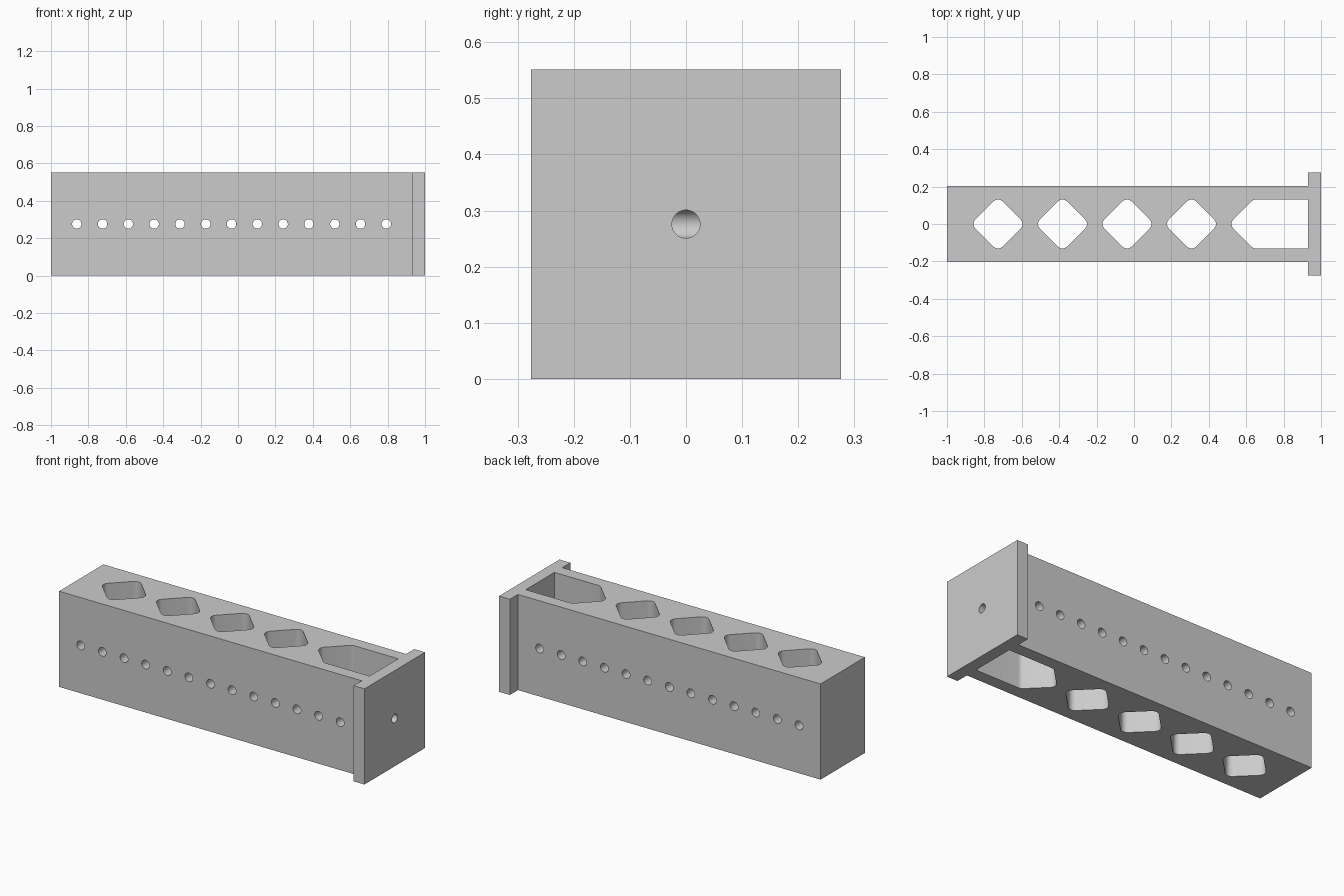
import bpy, bmesh, math
from mathutils import Matrix, Vector

cube = bpy.data.objects.get("Cube")
if cube:
    bpy.data.objects.remove(cube, do_unlink=True)

UNIT = 2 / 29          # module that spaces all the features
HEIGHT = 8 * UNIT
PLATE_X = 1 - UNIT     # inner face of the end plate
BEAM_Y = 0.202
HOLE_R = 0.025

grey = bpy.data.materials.new("plain grey")
grey.use_nodes = True
grey.diffuse_color = (0.6, 0.6, 0.6, 1)
grey.node_tree.nodes["Principled BSDF"].inputs["Base Color"].default_value = grey.diffuse_color


def make_object(name, bm):
    bmesh.ops.recalc_face_normals(bm, faces=bm.faces)
    mesh = bpy.data.meshes.new(name)
    bm.to_mesh(mesh)
    bm.free()
    mesh.materials.append(grey)
    obj = bpy.data.objects.new(name, mesh)
    bpy.context.collection.objects.link(obj)
    return obj


def extrude_outline(bm, points, z0, z1):
    face = bm.faces.new([bm.verts.new((x, y, z0)) for x, y in points])
    top = bmesh.ops.extrude_face_region(bm, geom=[face])["geom"]
    verts = [v for v in top if isinstance(v, bmesh.types.BMVert)]
    bmesh.ops.translate(bm, verts=verts, vec=(0, 0, z1 - z0))


def add_cylinder(bm, centre, axis, length):
    turn = Vector((0, 0, 1)).rotation_difference(Vector(axis)).to_matrix().to_4x4()
    bmesh.ops.create_cone(bm, cap_ends=True, segments=32, radius1=HOLE_R, radius2=HOLE_R,
                          depth=length, matrix=Matrix.Translation(centre) @ turn)


def rounded_corner(cx, direction, reach=0.145, radius=0.035, steps=8):
    """Arc that rounds one corner of a square standing on its point."""
    d = reach - radius * math.sqrt(2)
    ox, oy = cx + d * math.cos(direction), d * math.sin(direction)
    angles = [direction + math.pi / 2 * (i / steps - 0.5) for i in range(steps + 1)]
    return [(ox + radius * math.cos(a), oy + radius * math.sin(a)) for a in angles]


# Beam with its end plate, as one T-shaped outline
half = [(-1, BEAM_Y), (PLATE_X, BEAM_Y), (PLATE_X, HEIGHT / 2), (1, HEIGHT / 2)]
bm = bmesh.new()
extrude_outline(bm, half + [(x, -y) for x, y in reversed(half)], 0, HEIGHT)
beam = make_object("beam_with_end_plate", bm)

# Four diamond windows and the long pocket beside the plate
bm = bmesh.new()
for i in range(5):
    cx = -0.727 + i * 5 * UNIT
    corners = [rounded_corner(cx, k * math.pi / 2) for k in range(4)]
    if i < 4:
        outline = sum(corners, [])
    else:
        upper = [p for p in corners[1] if p[0] <= cx + 1e-5]
        lower = [p for p in corners[3] if p[0] <= cx + 1e-5]
        y = upper[0][1]
        outline = [(PLATE_X, y)] + upper + corners[2] + lower + [(PLATE_X, -y)]
    extrude_outline(bm, outline, -0.1, HEIGHT + 0.1)
windows = make_object("window_cutter", bm)

# Row of cross holes through both sides
bm = bmesh.new()
for i in range(13):
    add_cylinder(bm, (-1 + 2 * UNIT * (i + 1), 0, HEIGHT / 2), (0, 1, 0), 1)
side_holes = make_object("side_hole_cutter", bm)

# Single hole through the end plate
bm = bmesh.new()
add_cylinder(bm, (0.97, 0, HEIGHT / 2), (1, 0, 0), 0.2)
end_hole = make_object("end_hole_cutter", bm)

# Cut everything out of the beam
bpy.ops.object.select_all(action='DESELECT')
beam.select_set(True)
bpy.context.view_layer.objects.active = beam
for cutter in (windows, side_holes, end_hole):
    cutter.hide_render = True
    mod = beam.modifiers.new(cutter.name, 'BOOLEAN')
    mod.operation = 'DIFFERENCE'
    mod.solver = 'EXACT'
    mod.object = cutter
    bpy.ops.object.modifier_apply(modifier=mod.name)
    bpy.data.objects.remove(cutter, do_unlink=True)

bpy.ops.object.shade_smooth_by_angle(angle=math.radians(30))
